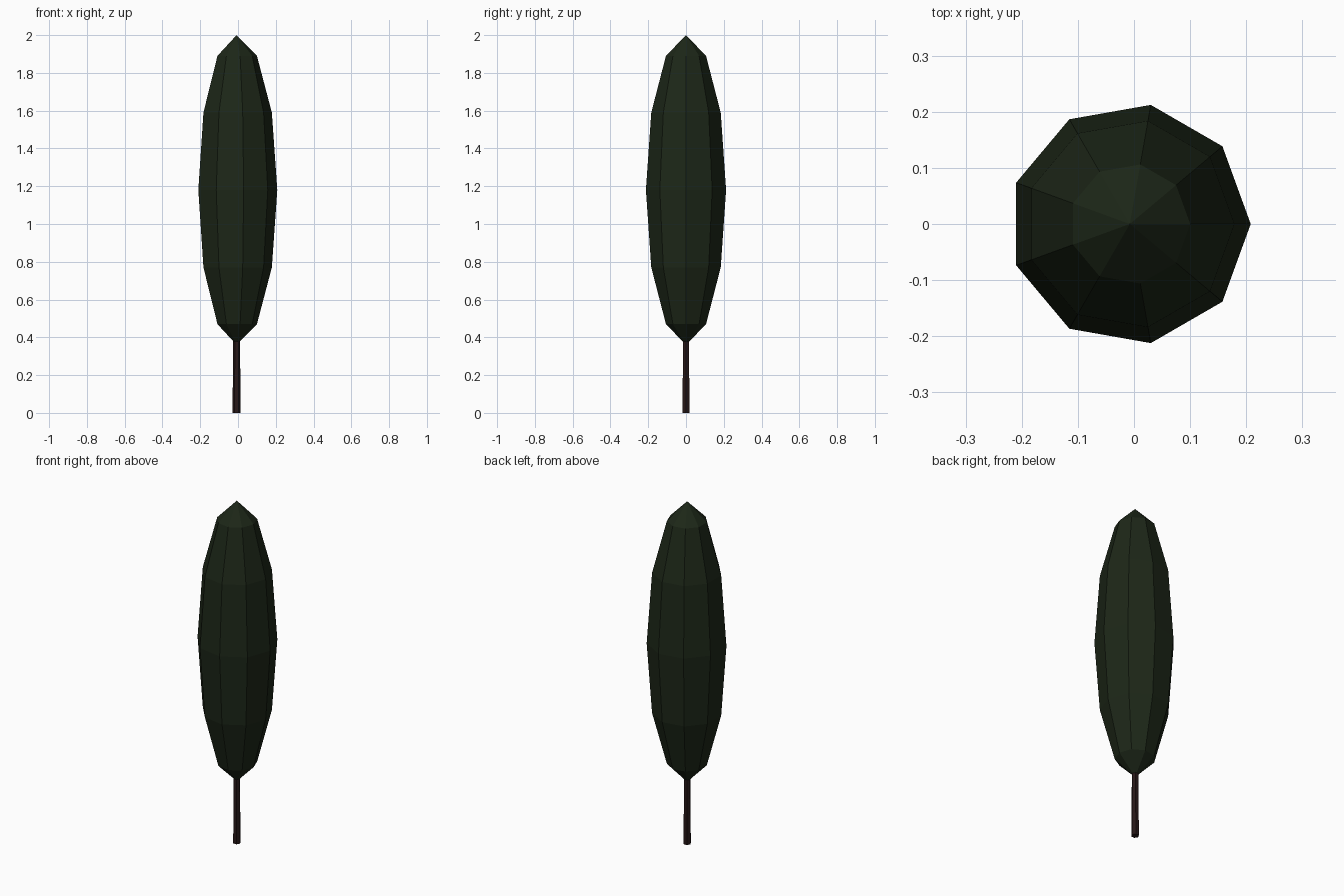
import bpy
import math

if "Cube" in bpy.data.objects:
    bpy.data.objects.remove(bpy.data.objects["Cube"])

CX = -0.0075  # the polygonal crown is centred by its bounds, not its axis


def lathe(name, profile, sides, color):
    """Revolve (radius, z) points around the tree axis; radius 0 makes a pole."""
    verts, rings, faces = [], [], []
    for r, z in profile:
        n = sides if r > 0 else 1
        rings.append([len(verts) + i for i in range(n)])
        for i in range(n):
            a = 2 * math.pi * i / sides
            verts.append((CX + r * math.cos(a), r * math.sin(a), z))
    for lo, hi in zip(rings, rings[1:]):
        for i in range(sides):
            j = (i + 1) % sides
            if len(lo) == 1:
                faces.append((lo[0], hi[j], hi[i]))
            elif len(hi) == 1:
                faces.append((lo[i], lo[j], hi[0]))
            else:
                faces.append((lo[i], lo[j], hi[j], hi[i]))
    if len(rings[0]) > 1:
        faces.append(rings[0][::-1])
    if len(rings[-1]) > 1:
        faces.append(rings[-1])
    mesh = bpy.data.meshes.new(name)
    mesh.from_pydata(verts, [], faces)
    mat = bpy.data.materials.new(name + "_color")
    mat.diffuse_color = (*color, 1)
    mat.use_nodes = True
    mat.node_tree.nodes["Principled BSDF"].inputs["Base Color"].default_value = mat.diffuse_color
    mesh.materials.append(mat)
    obj = bpy.data.objects.new(name, mesh)
    bpy.context.collection.objects.link(obj)
    return obj


# Slim tapered trunk
lathe("trunk", [(0.0215, 0), (0.0175, 0.45)], 6, (0.02, 0.009, 0.009))

# Tall ellipsoid crown, nine sides and six bands
bands = 6
crown = []
for k in range(bands + 1):
    t = math.pi * k / bands
    radius = 0 if k in (0, bands) else 0.2155 * math.sin(t)
    crown.append((radius, 1.18 - 0.82 * math.cos(t)))
lathe("crown", crown, 9, (0.012, 0.02, 0.009))
